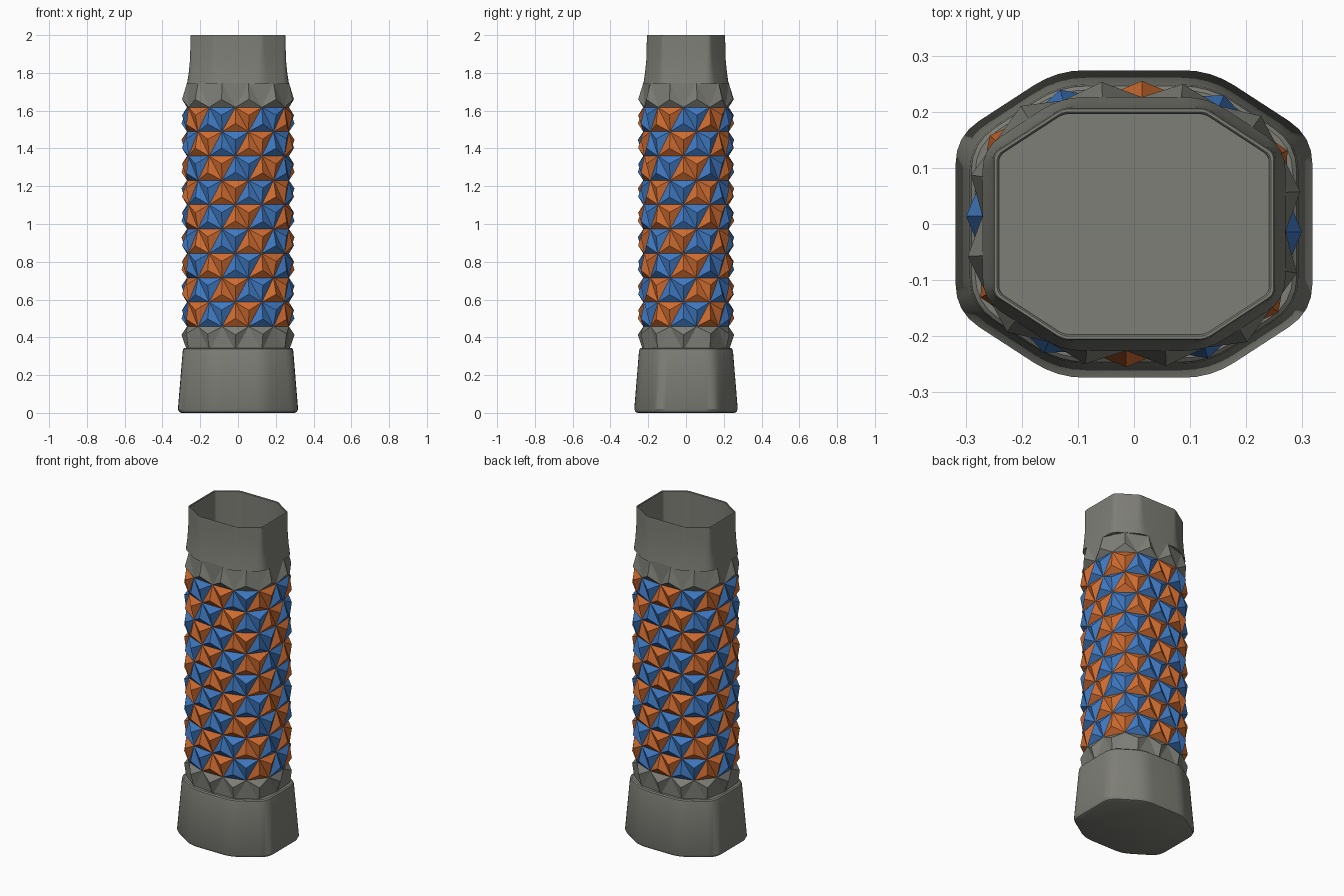
import bpy, bmesh, math
from mathutils import Vector

cube = bpy.data.objects.get("Cube")
if cube:
    bpy.data.objects.remove(cube, do_unlink=True)


def material(name, rgb):
    mat = bpy.data.materials.new(name)
    mat.use_nodes = True
    mat.diffuse_color = (*rgb, 1)
    mat.node_tree.nodes["Principled BSDF"].inputs["Base Color"].default_value = (*rgb, 1)
    return mat


GREY = material("warm grey", (0.21, 0.21, 0.185))
ORANGE = material("orange", (0.62, 0.15, 0.03))
BLUE = material("blue", (0.05, 0.19, 0.53))


def outline(half, rounding, steps=5):
    """Rounded octagon, counterclockwise from the front centre."""
    hx, hy = half, half - 0.044
    cut = 0.14 + (half - 0.27) * 0.85
    cx, cy = hx - cut, hy - cut * 0.65
    corners = [(cx, -hy), (hx, -cy), (hx, cy), (cx, hy)]
    corners = [Vector(c) for c in corners]
    corners += [-c for c in corners]
    points = []
    for k, c in enumerate(corners):
        a = c + (corners[k - 1] - c).normalized() * rounding
        b = c + (corners[(k + 1) % 8] - c).normalized() * rounding
        for j in range(steps):
            t = j / (steps - 1)
            points.append(a * (1 - t) ** 2 + c * 2 * t * (1 - t) + b * t * t)
    return points


def finish(name, bm, mats):
    mesh = bpy.data.meshes.new(name)
    bm.to_mesh(mesh)
    bm.free()
    for m in mats:
        mesh.materials.append(m)
    obj = bpy.data.objects.new(name, mesh)
    bpy.context.collection.objects.link(obj)
    return obj


def loft(name, sections, cap_start=False, cap_end=False):
    """Skin octagon sections given as (height, half width, rounding)."""
    bm = bmesh.new()
    rings = [[bm.verts.new((p.x, p.y, z)) for p in outline(half, r)]
             for z, half, r in sections]
    n = len(rings[0])
    for low, high in zip(rings, rings[1:]):
        for k in range(n):
            m = (k + 1) % n
            bm.faces.new((low[k], low[m], high[m], high[k]))
    if cap_start:
        bm.faces.new(rings[0][::-1])
    if cap_end:
        bm.faces.new(rings[-1])
    obj = finish(name, bm, [GREY])
    bpy.ops.object.select_all(action="DESELECT")
    obj.select_set(True)
    bpy.context.view_layer.objects.active = obj
    bpy.ops.object.shade_smooth_by_angle(angle=math.radians(30))
    return obj


# Flared foot with softened rims
loft("base_collar", [
    (0, 0.300, 0.05), (0.005, 0.311, 0.05), (0.02, 0.318, 0.05),
    (0.325, 0.293, 0.05), (0.338, 0.290, 0.05), (0.344, 0.283, 0.05),
    (0.344, 0.25, 0.04)], cap_start=True)

# Thin hollow sleeve at the top
loft("top_sleeve", [
    (1.74, 0.25, 0.03), (1.74, 0.270, 0.04), (1.80, 0.261, 0.03),
    (1.87, 0.254, 0.02), (1.95, 0.252, 0.015), (1.997, 0.251, 0.012),
    (2.0, 0.249, 0.012), (2.0, 0.244, 0.012), (1.997, 0.241, 0.012),
    (0.4, 0.240, 0.012)], cap_end=True)

# Grip: triangular lattice wrapped round the octagon, raised into pyramids
COUNT, ROWS, ROW_H, START_Z = 12, 11, 0.129, 0.328
TIP = 0.029
path = outline(0.27, 0.045)
path.append(path[0])
lengths = [(b - a).length for a, b in zip(path, path[1:])]
perimeter = sum(lengths)
first_offset = path[0].x


def along(s):
    """Point on the grip outline at arc length s from the front centre."""
    s = (s - first_offset) % perimeter
    for a, b, d in zip(path, path[1:], lengths):
        if s <= d and d > 0:
            return a.lerp(b, s / d)
        s -= d
    return path[0]


bm = bmesh.new()
lattice = {}
for line in range(ROWS + 1):
    shift = 0.5 * (ROWS - 1 - line)
    for i in range(COUNT):
        p = along((i + shift) * perimeter / COUNT - 0.014)
        lattice[i, line] = bm.verts.new((p.x, p.y, START_Z + ROW_H * line))


def node(i, line):
    return lattice[i % COUNT, line]


def stud(corners, raised, colour):
    if raised:
        a, b, c = [v.co for v in corners]
        normal = (b - a).cross(c - a).normalized()
        tip = bm.verts.new((a + b + c) / 3 + normal * TIP)
        faces = [bm.faces.new((corners[k], corners[(k + 1) % 3], tip)) for k in range(3)]
    else:
        faces = [bm.faces.new(corners)]
    for f in faces:
        f.material_index = colour


for row in range(ROWS):
    for i in range(COUNT):
        end_row = row in (0, ROWS - 1)
        colour = 0 if end_row else 1 + i % 2
        up = (node(i - 1, row), node(i, row), node(i, row + 1))
        down = (node(i, row), node(i + 1, row + 1), node(i, row + 1))
        stud(up, row > 0, colour)
        stud(down, row < ROWS - 1, colour)
finish("studded_grip", bm, [GREY, ORANGE, BLUE])
